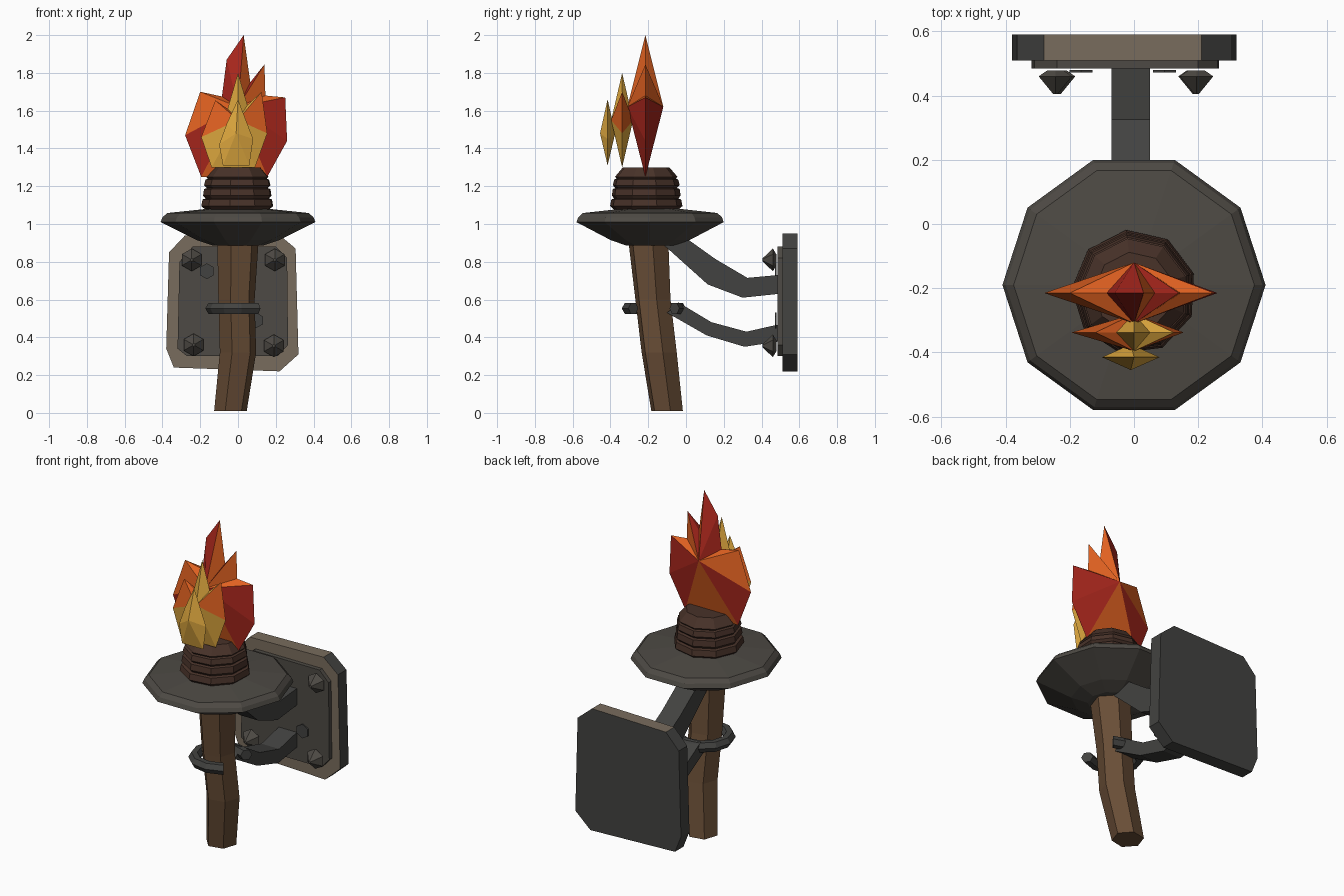
import bpy, bmesh
from math import sin, cos, pi, radians

if "Cube" in bpy.data.objects:
    bpy.data.objects.remove(bpy.data.objects["Cube"])


def material(name, r, g, b):
    m = bpy.data.materials.new(name)
    m.diffuse_color = (r, g, b, 1)
    m.use_nodes = True
    m.node_tree.nodes["Principled BSDF"].inputs["Base Color"].default_value = m.diffuse_color
    return m


IRON = material("iron", 0.055, 0.055, 0.052)
IRON_LIGHT = material("worn_iron", 0.075, 0.068, 0.058)
EDGE = material("plate_edge", 0.19, 0.15, 0.11)
WOOD = material("wood", 0.14, 0.075, 0.037)
CLOTH = material("wrap_cloth", 0.065, 0.032, 0.022)
RED = material("flame_red", 0.4, 0.02, 0.012)
ORANGE = material("flame_orange", 0.75, 0.12, 0.015)
YELLOW = material("flame_yellow", 0.75, 0.40, 0.05)


def finish(name, bm, *mats):
    bmesh.ops.recalc_face_normals(bm, faces=bm.faces)
    me = bpy.data.meshes.new(name)
    bm.to_mesh(me)
    bm.free()
    for m in mats:
        me.materials.append(m)
    ob = bpy.data.objects.new(name, me)
    bpy.context.collection.objects.link(ob)
    return ob


def loft(name, rings, *mats):
    """Skin a list of equally long vertex rings and cap both ends."""
    bm = bmesh.new()
    vs = [[bm.verts.new(p) for p in ring] for ring in rings]
    n = len(rings[0])
    for a, b in zip(vs, vs[1:]):
        for i in range(n):
            j = (i + 1) % n
            bm.faces.new((a[i], a[j], b[j], b[i]))
    bm.faces.new(vs[0])
    bm.faces.new(vs[-1])
    return finish(name, bm, *mats)


def ring(cx, cy, z, r, n, turn=0.0):
    return [(cx + r * cos(turn + 2 * pi * i / n), cy + r * sin(turn + 2 * pi * i / n), z)
            for i in range(n)]


def disc(cx, cz, y, r, n=6):
    return [(x, y, z) for x, z, _ in ring(cx, cz, 0, r, n, pi / 2)]


# wall plates with clipped, slightly uneven corners
outer = [(-0.34, 0.24), (0.22, 0.22), (0.32, 0.31), (0.305, 0.87),
         (0.21, 0.95), (-0.28, 0.94), (-0.365, 0.85), (-0.38, 0.34)]
inner = [(-0.27, 0.30), (0.21, 0.30), (0.265, 0.36), (0.26, 0.82),
         (0.20, 0.88), (-0.24, 0.88), (-0.31, 0.80), (-0.32, 0.34)]
plate = loft("wall_plate", [[(x, y, z) for x, z in outer] for y in (0.51, 0.59)], IRON, EDGE)
for f in plate.data.polygons:
    f.material_index = int(f.normal.y < -0.9 or f.normal.z > 0.9)
loft("inner_plate", [[(x, y, z) for x, z in inner] for y in (0.485, 0.515)], IRON_LIGHT)

# pointed rivets and dents
for i, (x, z) in enumerate([(-0.245, 0.81), (0.195, 0.81), (-0.235, 0.36), (0.19, 0.355)]):
    loft(f"rivet_{i + 1}", [disc(x, z, 0.478, 0.03), disc(x, z, 0.46, 0.06),
                            disc(x, z, 0.405, 0.008)], IRON_LIGHT)
for i, (x, z) in enumerate([(-0.165, 0.75), (0.095, 0.49)]):
    loft(f"dent_{i + 1}", [disc(x, z, 0.472, 0.042), disc(x, z, 0.48, 0.042)], IRON)


# bent square arms: (y, z) of the lower and upper edges
def arm(name, low, high):
    loft(name, [[(-0.07, *a), (0.05, *a), (0.05, *b), (-0.07, *b)]
                for a, b in zip(low, high)], IRON)


arm("upper_arm", [(0.49, 0.63), (0.30, 0.61), (0.115, 0.68), (-0.13, 0.90)],
    [(0.49, 0.73), (0.325, 0.715), (0.155, 0.815), (-0.02, 0.94)])
arm("lower_arm", [(0.49, 0.378), (0.31, 0.35), (0.11, 0.41), (-0.10, 0.53)],
    [(0.49, 0.468), (0.32, 0.43), (0.135, 0.48), (-0.04, 0.585)])

# crooked hexagonal handle
loft("handle", [ring(-0.04, -0.10, 0.01, 0.088, 6, 0.2), ring(0.0, -0.142, 0.32, 0.098, 6, 0.2),
                ring(-0.008, -0.175, 0.60, 0.098, 6, 0.2), ring(0.0, -0.20, 0.92, 0.112, 6, 0.2)],
     WOOD)

# open clamp ring
clamp = []
for k in range(9):
    a = radians(52 + 256 * k / 8)
    clamp.append([((0.138 + 0.033 * cos(t)) * cos(a) - 0.002 + 0.025 * max(cos(a), 0),
                   (0.138 + 0.033 * cos(t)) * sin(a) - 0.17, 0.553 + 0.033 * sin(t))
                  for t in [2 * pi * i / 6 for i in range(6)]])
loft("clamp_ring", clamp, IRON)

# ten-sided drip dish
dish = [(0.13, 0.885), (0.22, 0.915), (0.41, 1.01), (0.40, 1.035), (0.375, 1.058), (0.12, 1.085)]
loft("dish", [ring(0, -0.19, z, r, 10) for r, z in dish], IRON_LIGHT)

# cloth wrap in stacked bands
wrap = [(0.165, 1.07), (0.195, 1.095), (0.188, 1.13), (0.172, 1.135), (0.185, 1.15), (0.18, 1.185),
        (0.165, 1.19), (0.18, 1.205), (0.172, 1.235), (0.16, 1.24), (0.168, 1.25), (0.125, 1.30)]
loft("cloth_wrap", [ring(0, -0.212, z, r, 9, 0.3) for r, z in wrap], CLOTH)


# flames: jagged outlines pulled to a point at front and back
def flame(name, outline, y, depth, peak, mats, pattern):
    bm = bmesh.new()
    rim = [bm.verts.new((x, y, z)) for x, z in outline]
    for s in (-1, 1):
        tip = bm.verts.new((peak[0], y + s * depth, peak[1]))
        for i in range(len(rim)):
            f = bm.faces.new((rim[i], rim[(i + 1) % len(rim)], tip))
            f.material_index = pattern[i % len(pattern)]
    finish(name, bm, *mats)


flame("flame_back", [(0.03, 2.0), (-0.06, 1.87), (-0.085, 1.675), (-0.20, 1.70), (-0.28, 1.47),
                     (-0.195, 1.25), (0.155, 1.25), (0.26, 1.44), (0.25, 1.67), (0.145, 1.68),
                     (0.14, 1.845), (0.065, 1.75)],
      -0.215, 0.095, (0.0, 1.62), (RED, ORANGE), [0, 0, 1, 1, 0, 1, 0, 0, 1, 1, 0, 1])
flame("flame_middle", [(0.0, 1.80), (-0.055, 1.61), (-0.12, 1.655), (-0.195, 1.46), (-0.14, 1.30),
                       (0.09, 1.30), (0.155, 1.48), (0.125, 1.70), (0.05, 1.63)],
      -0.338, 0.058, (0.0, 1.55), (ORANGE, YELLOW), [1, 0, 0, 1, 1, 1, 0, 1, 1])
flame("flame_front", [(0.0, 1.66), (-0.06, 1.53), (-0.10, 1.42), (-0.08, 1.31), (0.06, 1.31),
                      (0.08, 1.45)],
      -0.415, 0.04, (-0.01, 1.48), (YELLOW,), [0])
